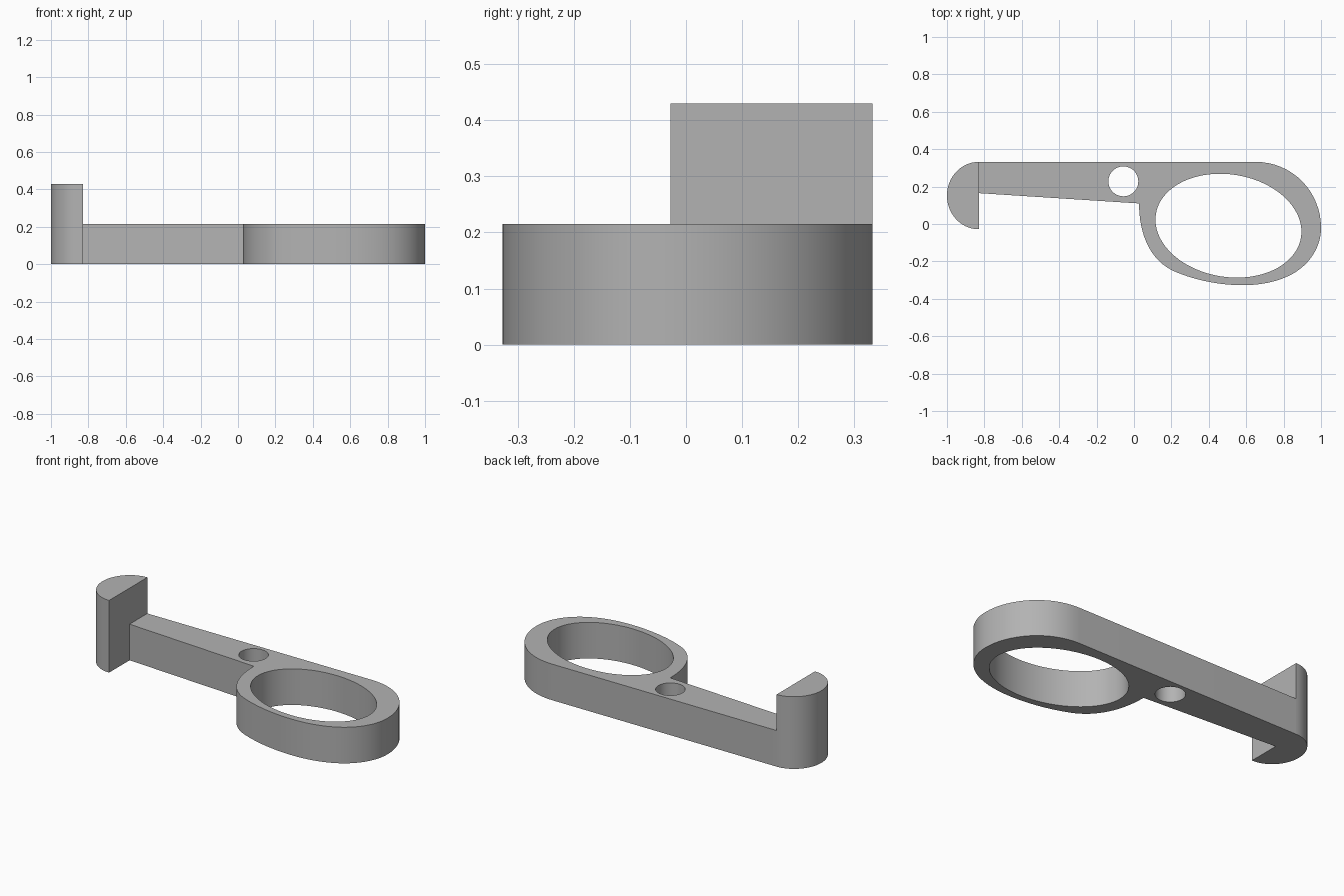
import bpy, bmesh, math
from mathutils import Vector
from mathutils.geometry import interpolate_bezier

cube = bpy.data.objects.get("Cube")
if cube:
    bpy.data.objects.remove(cube, do_unlink=True)

grey = bpy.data.materials.new("plain grey")
grey.use_nodes = True
colour = (0.45, 0.45, 0.45, 1)
grey.diffuse_color = colour
grey.node_tree.nodes["Principled BSDF"].inputs["Base Color"].default_value = colour


def ellipse(cx, cy, rx, ry, tilt=0, start=0, sweep=360, steps=64):
    """Points of a full ellipse, or of an arc including both ends."""
    count = steps if sweep == 360 else steps + 1
    ct, st = math.cos(math.radians(tilt)), math.sin(math.radians(tilt))
    points = []
    for i in range(count):
        a = math.radians(start + sweep * i / steps)
        u, v = rx * math.cos(a), ry * math.sin(a)
        points.append((cx + u * ct - v * st, cy + u * st + v * ct))
    return points


def extruded(name, loops, height):
    """Fill an outline, with any further loops as holes, and raise it."""
    bm = bmesh.new()
    edges = []
    for loop in loops:
        verts = [bm.verts.new((x, y, 0)) for x, y in loop]
        edges += [bm.edges.new((v, verts[i - 1])) for i, v in enumerate(verts)]
    base = bmesh.ops.triangle_fill(bm, edges=edges, use_beauty=True)
    faces = [f for f in base["geom"] if isinstance(f, bmesh.types.BMFace)]
    raised = bmesh.ops.extrude_face_region(bm, geom=faces, use_keep_orig=True)
    top = [v for v in raised["geom"] if isinstance(v, bmesh.types.BMVert)]
    bmesh.ops.translate(bm, verts=top, vec=(0, 0, height))
    bmesh.ops.recalc_face_normals(bm, faces=bm.faces)
    mesh = bpy.data.meshes.new(name)
    bm.to_mesh(mesh)
    bm.free()
    mesh.materials.append(grey)
    obj = bpy.data.objects.new(name, mesh)
    bpy.context.collection.objects.link(obj)
    bpy.ops.object.select_all(action="DESELECT")
    obj.select_set(True)
    bpy.context.view_layer.objects.active = obj
    bpy.ops.object.shade_smooth_by_angle(angle=math.radians(30))
    return obj


# Handle outline: straight tapered arm, then the curved finger ring
ring_curves = [
    ((0.027, 0.11), (0.027, -0.06), (0.09, -0.2), (0.22, -0.255)),
    ((0.22, -0.255), (0.33, -0.302), (0.46, -0.327), (0.58, -0.327)),
    ((0.58, -0.327), (0.66, -0.327), (0.74, -0.315), (0.81, -0.285)),
    ((0.81, -0.285), (0.92, -0.24), (1, -0.14), (1, -0.02)),
    ((1, -0.02), (1, 0.17), (0.85, 0.332), (0.65, 0.332)),
]
outline = [(-0.83, 0.332), (-0.83, 0.165)]
for curve in ring_curves:
    points = interpolate_bezier(*[Vector(p) for p in curve], 17)
    outline += [(p.x, p.y) for p in points[:-1]]
outline.append(ring_curves[-1][-1])

# Finger opening and small round hole
finger_hole = ellipse(0.505, -0.009, 0.393, 0.274, tilt=-9.2, steps=80)
small_hole = ellipse(-0.057, 0.228, 0.08, 0.08, steps=48)
extruded("handle", [outline, finger_hole, small_hole], 0.215)

# Tall half-round hook at the end of the arm
hook = ellipse(-0.83, 0.152, 0.17, 0.18, start=90, sweep=180, steps=40)
extruded("hook", [hook], 0.43)
